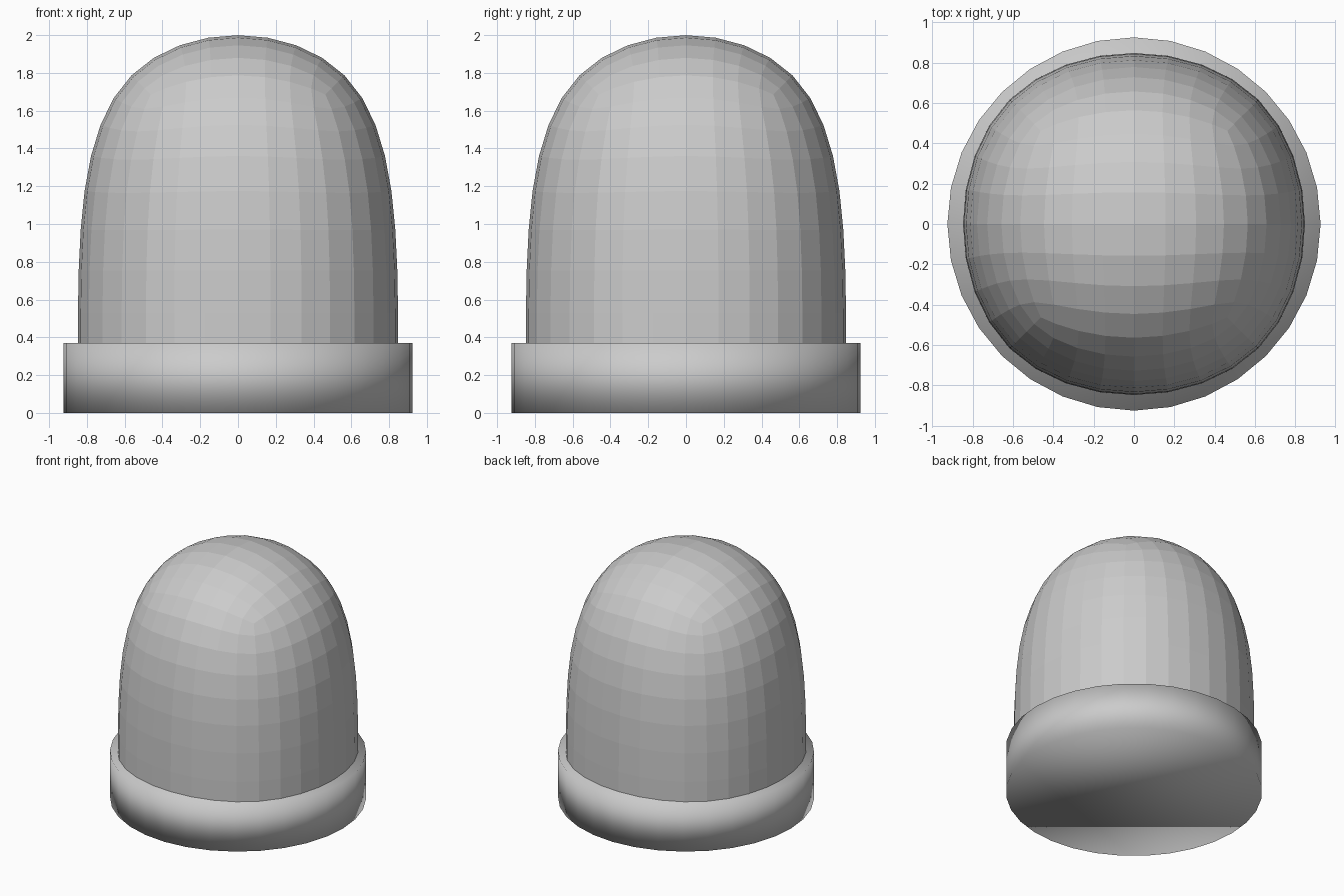
import bpy, bmesh

if "Cube" in bpy.data.objects:
    bpy.data.objects.remove(bpy.data.objects["Cube"])

BASE_R, BASE_H = 0.925, 0.37
HALF = 0.925          # half size of the dome's control box
DOME_MID = 1.223      # height of the control box centre


def add_object(name, bm):
    mesh = bpy.data.meshes.new(name)
    bm.to_mesh(mesh)
    bm.free()
    obj = bpy.data.objects.new(name, mesh)
    bpy.context.collection.objects.link(obj)
    return obj


# Base: smooth-shaded 32-sided disc
bm = bmesh.new()
bmesh.ops.create_cone(bm, cap_ends=True, segments=32, radius1=BASE_R,
                      radius2=BASE_R, depth=BASE_H)
bmesh.ops.translate(bm, verts=bm.verts, vec=(0, 0, BASE_H / 2))
for f in bm.faces:
    f.smooth = True
add_object("base", bm)

# Dome: open-bottomed box, subdivided round, given a thin wall
bm = bmesh.new()
bmesh.ops.create_cube(bm, size=2 * HALF)
bm.normal_update()
bottom = [f for f in bm.faces if f.normal.z < -0.5]
bmesh.ops.delete(bm, geom=bottom, context='FACES_ONLY')
bmesh.ops.translate(bm, verts=bm.verts, vec=(0, 0, DOME_MID))
dome = add_object("dome", bm)

sub = dome.modifiers.new("round", 'SUBSURF')
sub.levels = sub.render_levels = 3
sub.boundary_smooth = 'ALL'

wall = dome.modifiers.new("wall", 'SOLIDIFY')
wall.thickness = 0.01
wall.offset = -1
